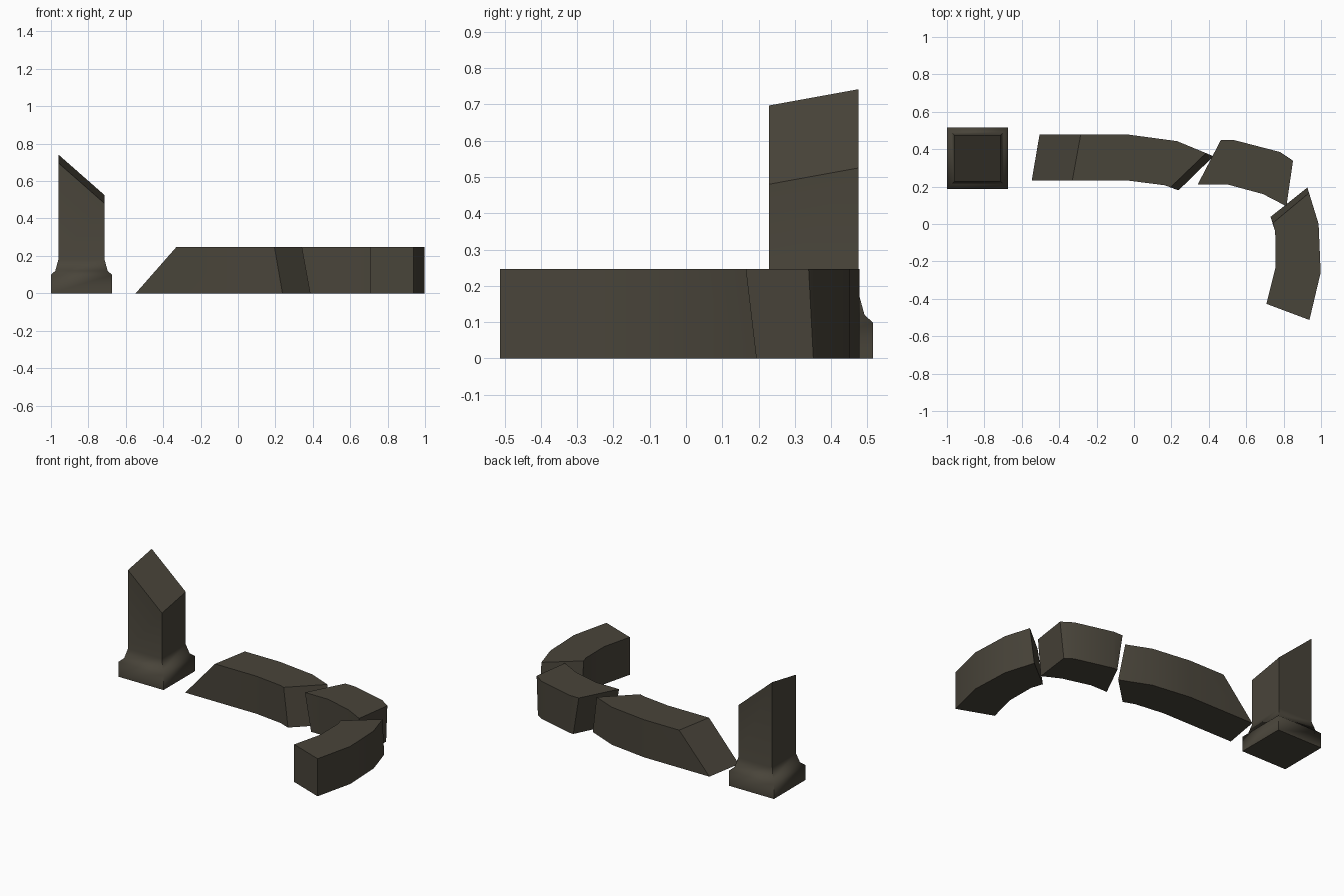
import bpy, bmesh, math

if "Cube" in bpy.data.objects:
    bpy.data.objects.remove(bpy.data.objects["Cube"])

stone_mat = bpy.data.materials.new("dark weathered stone")
stone_mat.diffuse_color = (0.066, 0.058, 0.042, 1)
stone_mat.use_nodes = True
stone_mat.node_tree.nodes["Principled BSDF"].inputs["Base Color"].default_value = stone_mat.diffuse_color


def finish(name, bm, angle, flat_top=False):
    bmesh.ops.recalc_face_normals(bm, faces=bm.faces)
    me = bpy.data.meshes.new(name)
    bm.to_mesh(me)
    bm.free()
    me.materials.append(stone_mat)
    for p in me.polygons:
        p.use_smooth = True
    me.set_sharp_from_angle(angle=math.radians(angle))
    if flat_top:
        for p in me.polygons:
            if abs(p.normal.z) > 0.5 and p.center.z > 0.3:
                p.use_smooth = False
    bpy.context.collection.objects.link(bpy.data.objects.new(name, me))


def arc_block(name, outer, inner, outer_ends, inner_ends, h=0.247):
    """Curved block: bottom outlines, plus the end points shifted at the top."""
    outer_top = [outer_ends[0]] + outer[1:-1] + [outer_ends[1]]
    inner_top = [inner_ends[0]] + inner[1:-1] + [inner_ends[1]]
    bm = bmesh.new()
    rings = []
    for ob, ib, ot, it in zip(outer, inner, outer_top, inner_top):
        rings.append([bm.verts.new((*ob, 0)), bm.verts.new((*ot, h)),
                      bm.verts.new((*it, h)), bm.verts.new((*ib, 0))])
    for a, b in zip(rings, rings[1:]):
        for i in range(4):
            j = (i + 1) % 4
            bm.faces.new((a[i], a[j], b[j], b[i]))
    bm.faces.new(rings[0])
    bm.faces.new(rings[-1])
    finish(name, bm, 35)


# Broken pillar: square profile rings, top cut by a slanted plane
cx, cy = -0.837, 0.352
bm = bmesh.new()
rings = []
for half, z in [(0.164, 0), (0.164, 0.098), (0.14, 0.12), (0.1235, 0.18), (0.1235, None)]:
    ring = []
    for sx, sy in [(-1, -1), (1, -1), (1, 1), (-1, 1)]:
        zz = 0.611 - 0.1085 * sx + 0.0225 * sy if z is None else z
        ring.append(bm.verts.new((cx + sx * half, cy + sy * half, zz)))
    rings.append(ring)
for a, b in zip(rings, rings[1:]):
    for i in range(4):
        j = (i + 1) % 4
        bm.faces.new((a[i], a[j], b[j], b[i]))
bm.faces.new(rings[0])
bm.faces.new(rings[-1])
finish("broken_pillar", bm, 60, flat_top=True)

# Fallen arch: three blocks lying on the ground
arc_block("arch_block_left",
          [(-0.505, 0.478), (-0.03, 0.478), (0.23, 0.443), (0.425, 0.362)],
          [(-0.547, 0.232), (-0.03, 0.232), (0.165, 0.207), (0.238, 0.18)],
          [(-0.285, 0.478), (0.385, 0.379)],
          [(-0.33, 0.232), (0.195, 0.196)])
arc_block("arch_block_middle",
          [(0.505, 0.45), (0.53, 0.45), (0.78, 0.385), (0.832, 0.351)],
          [(0.385, 0.21), (0.505, 0.21), (0.69, 0.16), (0.80, 0.103)],
          [(0.465, 0.45), (0.85, 0.338)],
          [(0.34, 0.21), (0.815, 0.095)])
arc_block("arch_block_right",
          [(0.927, 0.195), (0.987, 0.0), (0.998, -0.26), (0.938, -0.513)],
          [(0.73, 0.038), (0.755, -0.04), (0.757, -0.23), (0.708, -0.427)],
          [(0.936, 0.166), (0.938, -0.513)],
          [(0.742, 0.005), (0.708, -0.427)])
